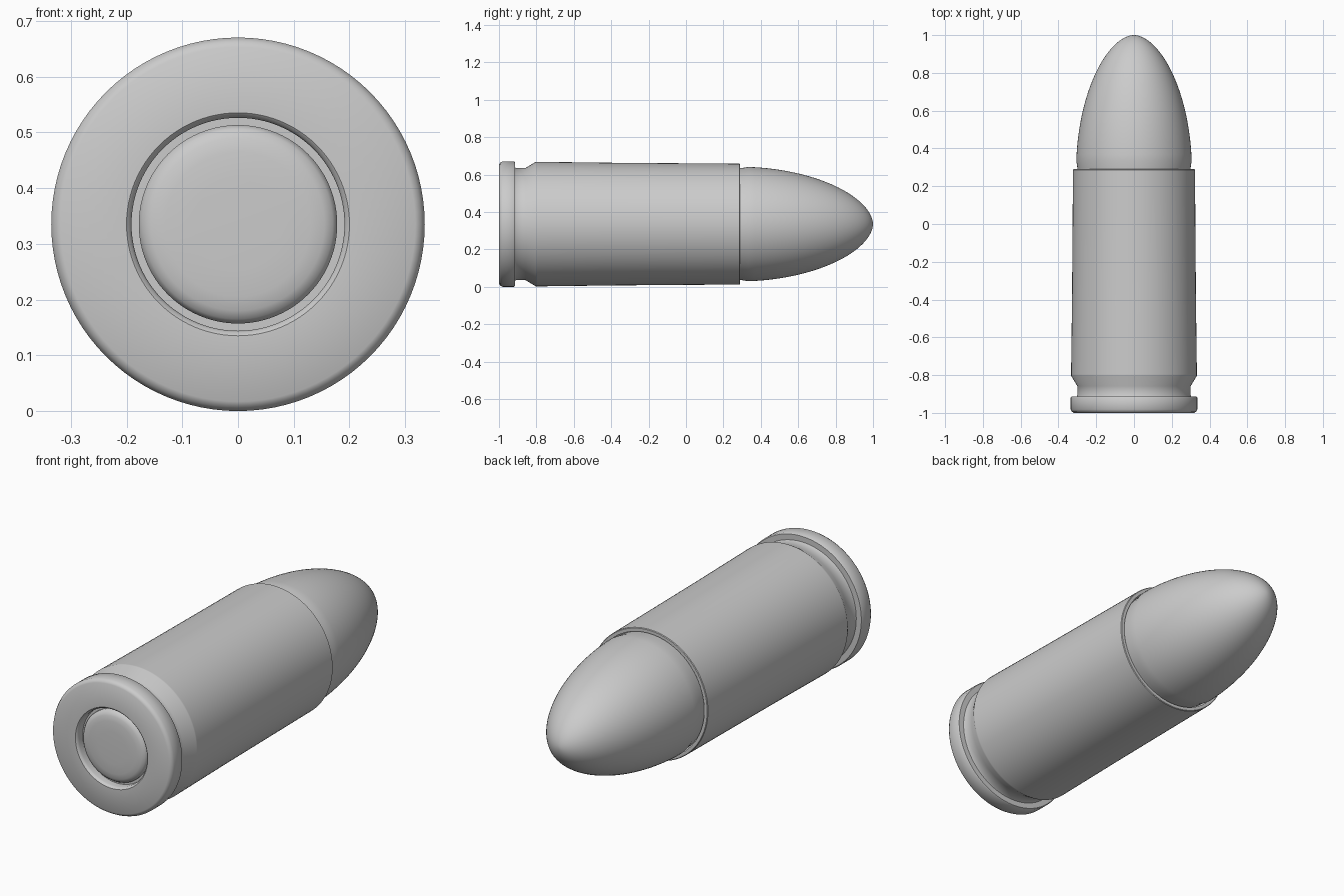
import bpy, bmesh, math

if "Cube" in bpy.data.objects:
    bpy.data.objects.remove(bpy.data.objects["Cube"])

CZ = 0.335   # height of the long axis
SEG = 96

grey = bpy.data.materials.new("plain grey")
grey.diffuse_color = (0.6, 0.6, 0.6, 1)
grey.use_nodes = True
grey.node_tree.nodes["Principled BSDF"].inputs["Base Color"].default_value = grey.diffuse_color


def lathe(name, profile):
    """Revolve (radius, y) points around the lengthwise axis."""
    bm = bmesh.new()
    rings = []
    for r, y in profile:
        if r < 1e-5:
            rings.append([bm.verts.new((0, y, CZ))])
        else:
            rings.append([bm.verts.new((r * math.sin(2 * math.pi * i / SEG), y,
                                        CZ + r * math.cos(2 * math.pi * i / SEG)))
                          for i in range(SEG)])
    for a, b in zip(rings, rings[1:]):
        for i in range(SEG):
            j = (i + 1) % SEG
            quad = [a[i % len(a)], a[j % len(a)], b[j % len(b)], b[i % len(b)]]
            bm.faces.new(list(dict.fromkeys(quad)))
    bmesh.ops.recalc_face_normals(bm, faces=bm.faces)
    mesh = bpy.data.meshes.new(name)
    bm.to_mesh(mesh)
    bm.free()
    mesh.materials.append(grey)
    obj = bpy.data.objects.new(name, mesh)
    bpy.context.collection.objects.link(obj)
    bpy.ops.object.select_all(action='DESELECT')
    obj.select_set(True)
    bpy.context.view_layer.objects.active = obj
    bpy.ops.object.shade_smooth_by_angle(angle=math.radians(35))
    return obj


# Case: base recess, rim, extractor groove, tapered wall, mouth
lathe("case", [
    (0, -0.955), (0.191, -0.955), (0.191, -0.985), (0.194, -0.995), (0.200, -1.0),
    (0.318, -1.0), (0.328, -0.994), (0.335, -0.982), (0.335, -0.920), (0.331, -0.914),
    (0.303, -0.914), (0.300, -0.908), (0.300, -0.858), (0.333, -0.803), (0.333, -0.795),
    (0.328, -0.40), (0.325, 0.0), (0.323, 0.287), (0.320, 0.290),
    (0.304, 0.290), (0.304, 0.270)])

# Primer: shallow domed disc set in the base recess
lathe("primer", [(0, -0.993), (0.08, -0.993), (0.13, -0.991), (0.155, -0.987),
                 (0.170, -0.980), (0.178, -0.968), (0.178, -0.955)])

# Bullet: pointed-round nose seated in the mouth
nose = [(0.298, 0.270), (0.300, 0.300)]
for i in range(1, 33):
    t = math.sin(math.pi / 2 * i / 32)
    nose.append((0.306 * max(0, 1 - t ** 1.9) ** 0.55, 0.30 + 0.70 * t))
lathe("bullet", nose)
